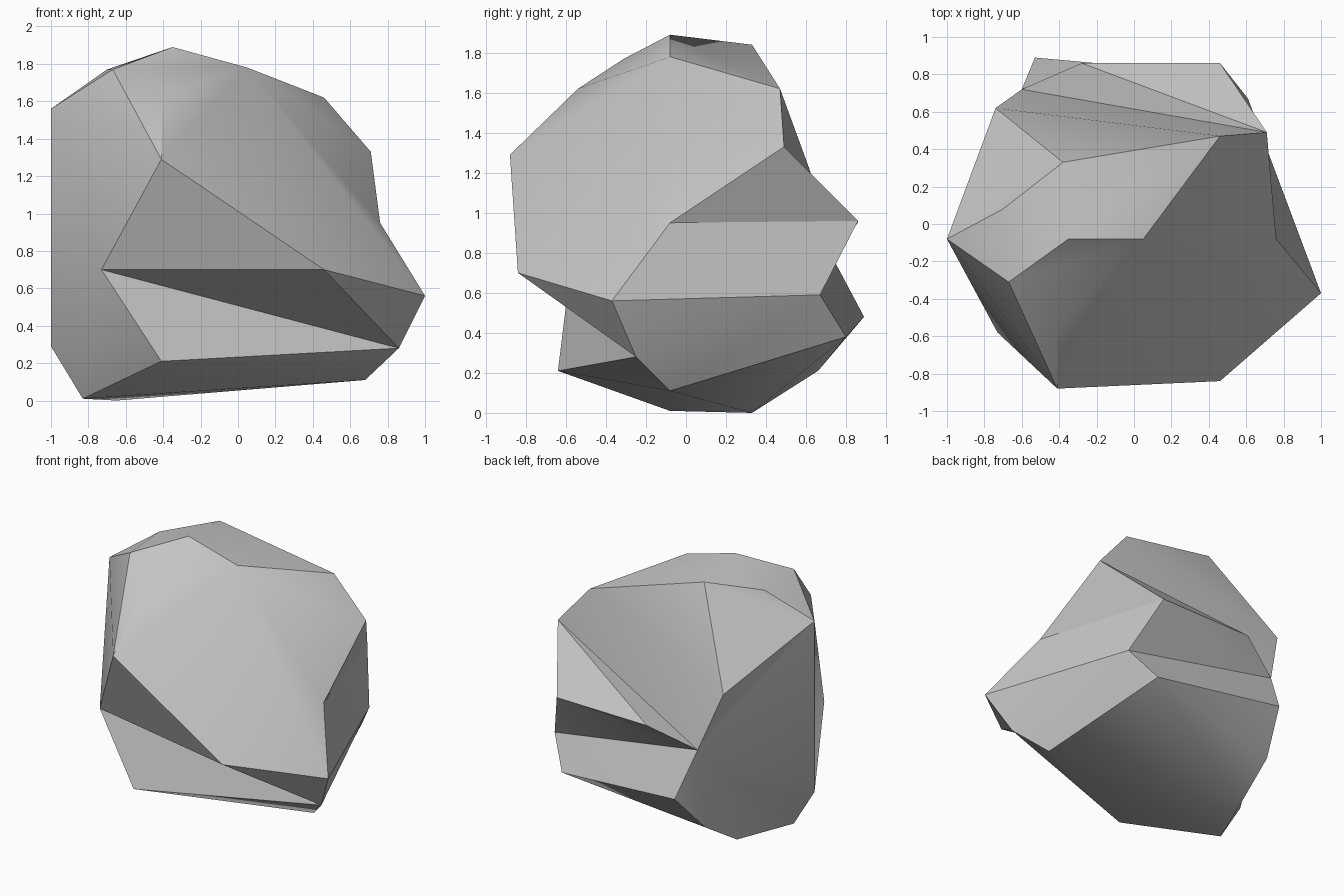
import bpy, bmesh, math

if "Cube" in bpy.data.objects:
    bpy.data.objects.remove(bpy.data.objects["Cube"])

# Corner points of the boulder, named by letter
P = dict(
    # crown
    A=(-.35, -.08, 1.89), B=(.05, -.08, 1.78), C=(.46, .47, 1.62), P=(-.38, .33, 1.84),
    T=(-.70, .08, 1.77), K=(-.67, -.31, 1.77), J=(-.41, -.54, 1.62), O=(-1, -.08, 1.56),
    # shoulder
    D=(.71, .49, 1.33), I=(-.41, -.88, 1.29), Q=(-.74, .62, 1.21), E=(.76, -.08, .95),
    R=(.46, .86, .96), W=(-.28, .86, .95), U=(-.60, .72, .80),
    # waist
    L=(.46, -.84, .70), M=(-.73, -.58, .70), F=(1, -.37, .56), S=(.61, .67, .59),
    V=(-.53, .89, .48), X=(.46, .80, .38), G=(.86, -.25, .28), Y=(-1, -.08, .29),
    # foot
    N=(-.41, -.64, .21), H=(.68, -.08, .11), b=(-.615, .66, .21), a=(-.65, .33, 0),
    Z=(-.83, -.08, .01))

# Facets by side; each is fanned into triangles from its first corner
FACETS = {
    "crown": "ABCP APT ATK KTO BAKJ PTOQ KJI",
    "front_slope": "BCDEFLIJ",
    "back_slope": "PCQ CDQ QDU UDW WDR",
    "right": "DER EFSR FGS GHS HXS",
    "front_notch": "ILM LMG LFG MGN",
    "left": "OKI OIM OMY YMZ MNZ UVbaZYOQ",
    "back_notch": "RWUS SUVX",
    "underside": "NGH NHZ HaZ XVbaH",
}

bm = bmesh.new()
verts = {k: bm.verts.new(p) for k, p in P.items()}
for side in FACETS.values():
    for f in side.split():
        for i in range(1, len(f) - 1):
            bm.faces.new((verts[f[0]], verts[f[i]], verts[f[i + 1]]))
bmesh.ops.recalc_face_normals(bm, faces=bm.faces[:])

mesh = bpy.data.meshes.new("boulder")
bm.to_mesh(mesh)
bm.free()
rock = bpy.data.objects.new("boulder", mesh)
bpy.context.collection.objects.link(rock)

# Stone colour
stone = bpy.data.materials.new("grey_stone")
stone.diffuse_color = (.55, .55, .55, 1)
stone.use_nodes = True
stone.node_tree.nodes["Principled BSDF"].inputs["Base Color"].default_value = stone.diffuse_color
mesh.materials.append(stone)

# Soft shading over shallow edges, crisp on the rest
bpy.context.view_layer.objects.active = rock
rock.select_set(True)
bpy.ops.object.shade_smooth_by_angle(angle=math.radians(30))
